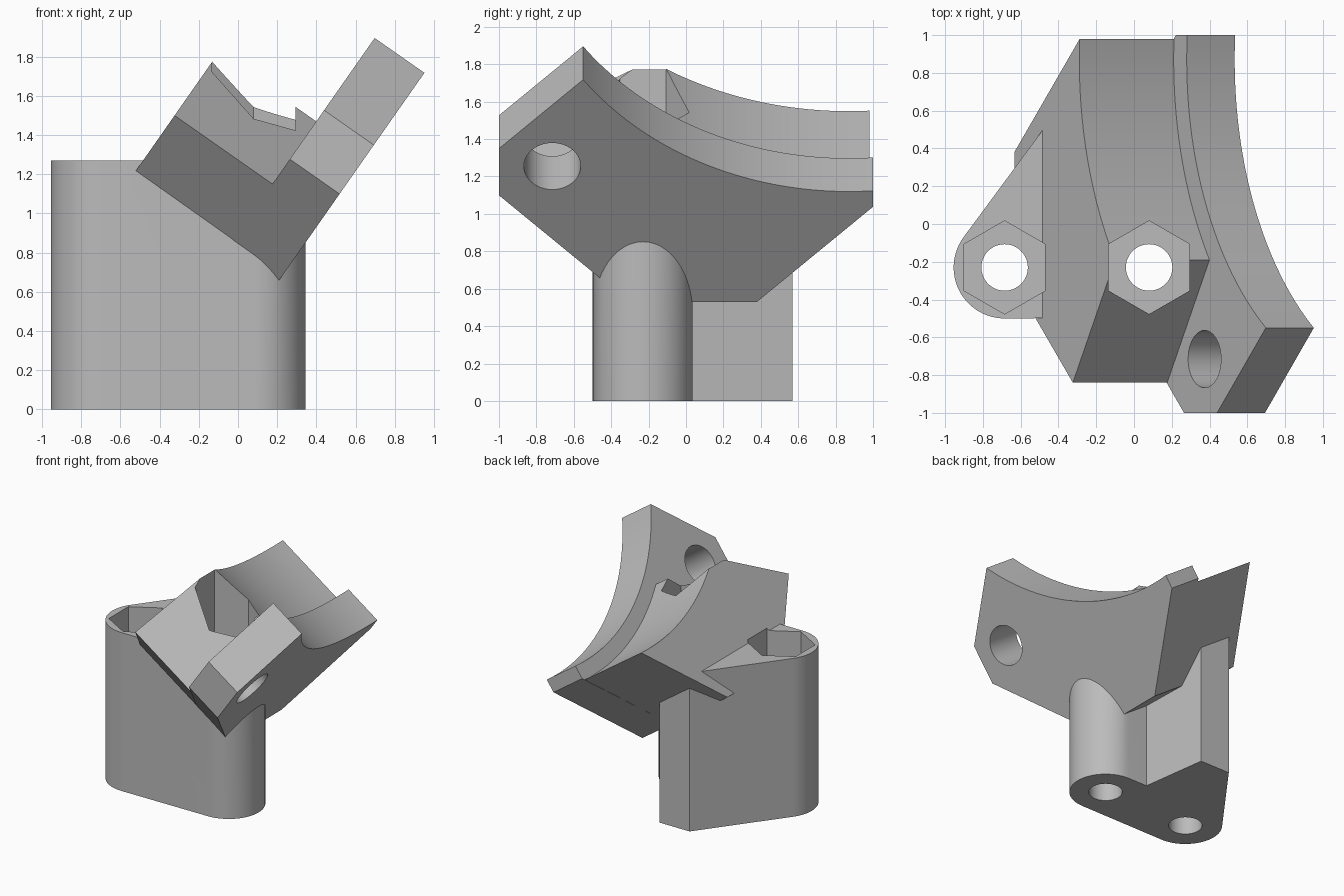
import bpy
import bmesh
from math import sin, cos, pi, radians, sqrt
from mathutils import Vector

cube = bpy.data.objects.get("Cube")
if cube:
    bpy.data.objects.remove(cube, do_unlink=True)

grey = bpy.data.materials.new("plain grey")
grey.use_nodes = True
grey.diffuse_color = (0.5, 0.5, 0.5, 1)
grey.node_tree.nodes["Principled BSDF"].inputs["Base Color"].default_value = (0.5, 0.5, 0.5, 1)

# Tilted frame of the cradle: "along" runs up the arm, "across" through its thickness
TILT = radians(55)
CORNER = Vector((0.12, 0, 0.53))
ALONG = Vector((cos(TILT), 0, sin(TILT)))
ACROSS = Vector((-sin(TILT), 0, cos(TILT)))


def upright(p, h):
    return Vector((p[0], p[1], h))


def tilted(p, h):
    return CORNER + Vector((0, p[0], 0)) + ALONG * p[1] + ACROSS * h


def prism(name, outline, low, high, place):
    bm = bmesh.new()
    rings = [[bm.verts.new(place(p, h)) for p in outline] for h in (low, high)]
    bm.faces.new(rings[0])
    bm.faces.new(rings[1])
    n = len(outline)
    for i in range(n):
        j = (i + 1) % n
        bm.faces.new((rings[0][i], rings[0][j], rings[1][j], rings[1][i]))
    bmesh.ops.recalc_face_normals(bm, faces=bm.faces)
    mesh = bpy.data.meshes.new(name)
    bm.to_mesh(mesh)
    bm.free()
    mesh.materials.append(grey)
    obj = bpy.data.objects.new(name, mesh)
    bpy.context.collection.objects.link(obj)
    return obj


def arc(cx, cy, r, start, end, n):
    return [(cx + r * cos(radians(start + (end - start) * i / n)),
             cy + r * sin(radians(start + (end - start) * i / n))) for i in range(n + 1)]


def circle(cx, cy, r, n=48, turn=0):
    return arc(cx, cy, r, turn, turn + 360, n)[:-1]


def saddle(y0, y1, floor, r, n=32):
    # Hollow curve of the cradle, lowest near its back end
    pts = [y0 + (y1 - y0) * i / n for i in range(n + 1)]
    return [(y, floor + r - sqrt(r * r - (y - 0.87) ** 2)) for y in pts]


def combine(target, other, operation):
    mod = target.modifiers.new(operation.lower(), 'BOOLEAN')
    mod.operation = operation
    mod.solver = 'EXACT'
    mod.object = other
    bpy.ops.object.select_all(action='DESELECT')
    bpy.context.view_layer.objects.active = target
    target.select_set(True)
    bpy.ops.object.modifier_apply(modifier=mod.name)
    bpy.data.objects.remove(other, do_unlink=True)


# Upright post with two rounded ends and a rear web
LEFT, RIGHT, ROW = -0.685, 0.08, -0.23
post_outline = (arc(LEFT, ROW, 0.27, 143, 270, 24) + arc(RIGHT, ROW, 0.265, -90, 90, 32)
                + [(-0.09, 0.035), (-0.165, 0.57), (-0.43, 0.57)])
bracket = prism("clamp_bracket", post_outline, 0, 1.27, upright)

# Tilted arm plate with chamfered ends and a hollow upper edge
arm_outline = ([(-0.305, 0), (-1, 0.695), (-1, 1.0)]
               + saddle(-0.55, 1, 0.72, 1.746) + [(1, 0.62), (0.38, 0)])
arm = prism("arm_plate", arm_outline, 0, 0.31, tilted)

# Wider block beside the arm, ramped in front and hollow behind
block_outline = ([(-0.305, 0), (-0.84, 0.54)]
                 + saddle(-0.19, 0.98, 0.60, 1.866) + [(0.38, 0)])
block = prism("cradle_block", block_outline, 0.15, 0.92, tilted)

combine(arm, block, 'UNION')
combine(bracket, arm, 'UNION')

# Bolt holes with hexagonal nut pockets above
for x in (LEFT, RIGHT):
    combine(bracket, prism("bolt_hole", circle(x, ROW, 0.123), -0.2, 2.2, upright), 'DIFFERENCE')
    combine(bracket, prism("nut_pocket", circle(x, ROW, 0.247, 6, 30), 1.0, 2.3, upright),
            'DIFFERENCE')

# Cross hole through the arm
combine(bracket, prism("arm_hole", circle(-0.715, 0.885, 0.152), -0.2, 0.6, tilted), 'DIFFERENCE')

bpy.ops.object.select_all(action='DESELECT')
bpy.context.view_layer.objects.active = bracket
bracket.select_set(True)
bpy.ops.object.shade_smooth_by_angle(angle=radians(25))
